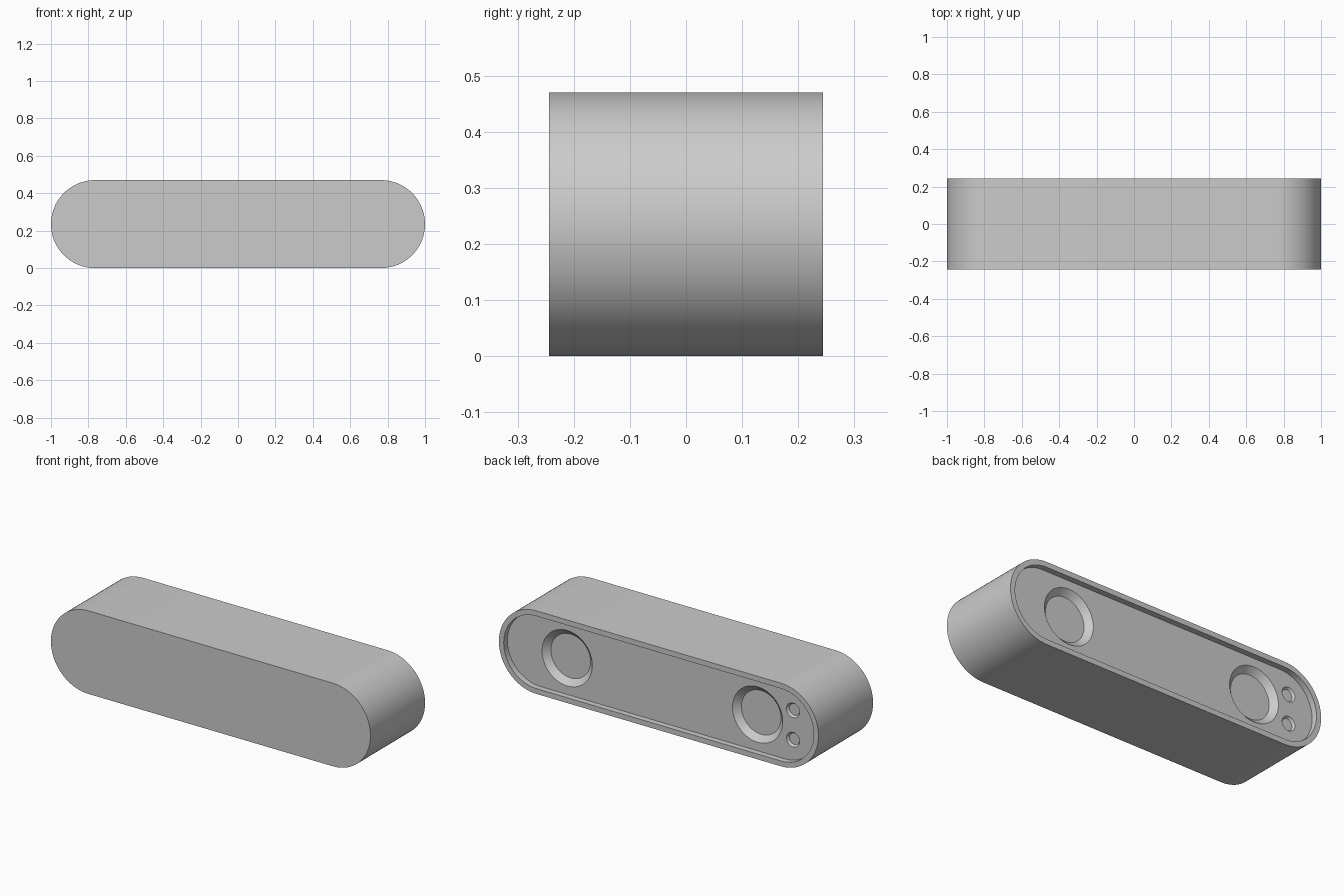
import bpy, bmesh, math

if "Cube" in bpy.data.objects:
    bpy.data.objects.remove(bpy.data.objects["Cube"], do_unlink=True)

HALF_DEPTH = 0.244
RADIUS = 0.235
CAP_X = 1 - RADIUS
RIM = 0.03
FLOOR_Y = HALF_DEPTH - 0.033
OUTSIDE_Y = HALF_DEPTH + 0.1

grey = bpy.data.materials.new("plain grey")
grey.use_nodes = True
grey.diffuse_color = (0.6, 0.6, 0.6, 1)
bsdf = next(n for n in grey.node_tree.nodes if n.type == 'BSDF_PRINCIPLED')
bsdf.inputs["Base Color"].default_value = (0.6, 0.6, 0.6, 1)
bsdf.inputs["Roughness"].default_value = 0.6


def rounded_loop(radius, cap_x, steps=40):
    """Outline in x and z: a circle, stretched into a long slot by cap_x."""
    points = []
    for side in (1, -1):
        for i in range(steps + 1):
            if cap_x == 0 and i == steps:
                continue
            a = -math.pi / 2 + math.pi * i / steps
            points.append((side * (cap_x + radius * math.cos(a)),
                           RADIUS + side * radius * math.sin(a)))
    return points


def loft(name, sections, cap_x=0, centre=(0, 0)):
    """Solid through (y, radius) sections of the same outline."""
    bm = bmesh.new()
    rings = []
    for y, radius in sections:
        rings.append([bm.verts.new((x + centre[0], y, z + centre[1]))
                      for x, z in rounded_loop(radius, cap_x)])
    for a, b in zip(rings, rings[1:]):
        for i in range(len(a)):
            j = (i + 1) % len(a)
            bm.faces.new((a[i], a[j], b[j], b[i]))
    bm.faces.new(rings[0])
    bm.faces.new(rings[-1])
    bmesh.ops.recalc_face_normals(bm, faces=bm.faces)
    mesh = bpy.data.meshes.new(name)
    bm.to_mesh(mesh)
    bm.free()
    mesh.materials.append(grey)
    obj = bpy.data.objects.new(name, mesh)
    bpy.context.collection.objects.link(obj)
    return obj


def cut(target, cutter):
    cutter.hide_render = True
    mod = target.modifiers.new("cut", 'BOOLEAN')
    mod.operation = 'DIFFERENCE'
    mod.solver = 'EXACT'
    mod.object = cutter
    bpy.context.view_layer.objects.active = target
    bpy.ops.object.modifier_apply(modifier=mod.name)
    bpy.data.objects.remove(cutter, do_unlink=True)


def countersink(name, outer, inner, depth, centre):
    """Round pocket in the recess floor with a sloping wall."""
    return loft(name, [(FLOOR_Y - depth, inner), (FLOOR_Y, outer),
                       (OUTSIDE_Y, outer)], centre=centre)


# Slot-shaped housing
housing = loft("housing", [(-HALF_DEPTH, RADIUS), (HALF_DEPTH, RADIUS)], CAP_X)

# Shallow recess in the back, leaving a thin rim
cut(housing, loft("recess_cutter", [(FLOOR_Y, RADIUS - RIM),
                                    (OUTSIDE_Y, RADIUS - RIM)], CAP_X))

# Two large sloping pockets
for x in (-0.596, 0.596):
    cut(housing, countersink("large_pocket_cutter", 0.157, 0.124, 0.032, (x, 0)))

# Two small pockets beside the right one
for z in (-0.083, 0.083):
    cut(housing, countersink("small_pocket_cutter", 0.041, 0.032, 0.012, (-0.818, z)))

# Smooth curved walls with crisp rims
bpy.ops.object.select_all(action='DESELECT')
housing.select_set(True)
bpy.context.view_layer.objects.active = housing
bpy.ops.object.shade_smooth_by_angle(angle=math.radians(25))
